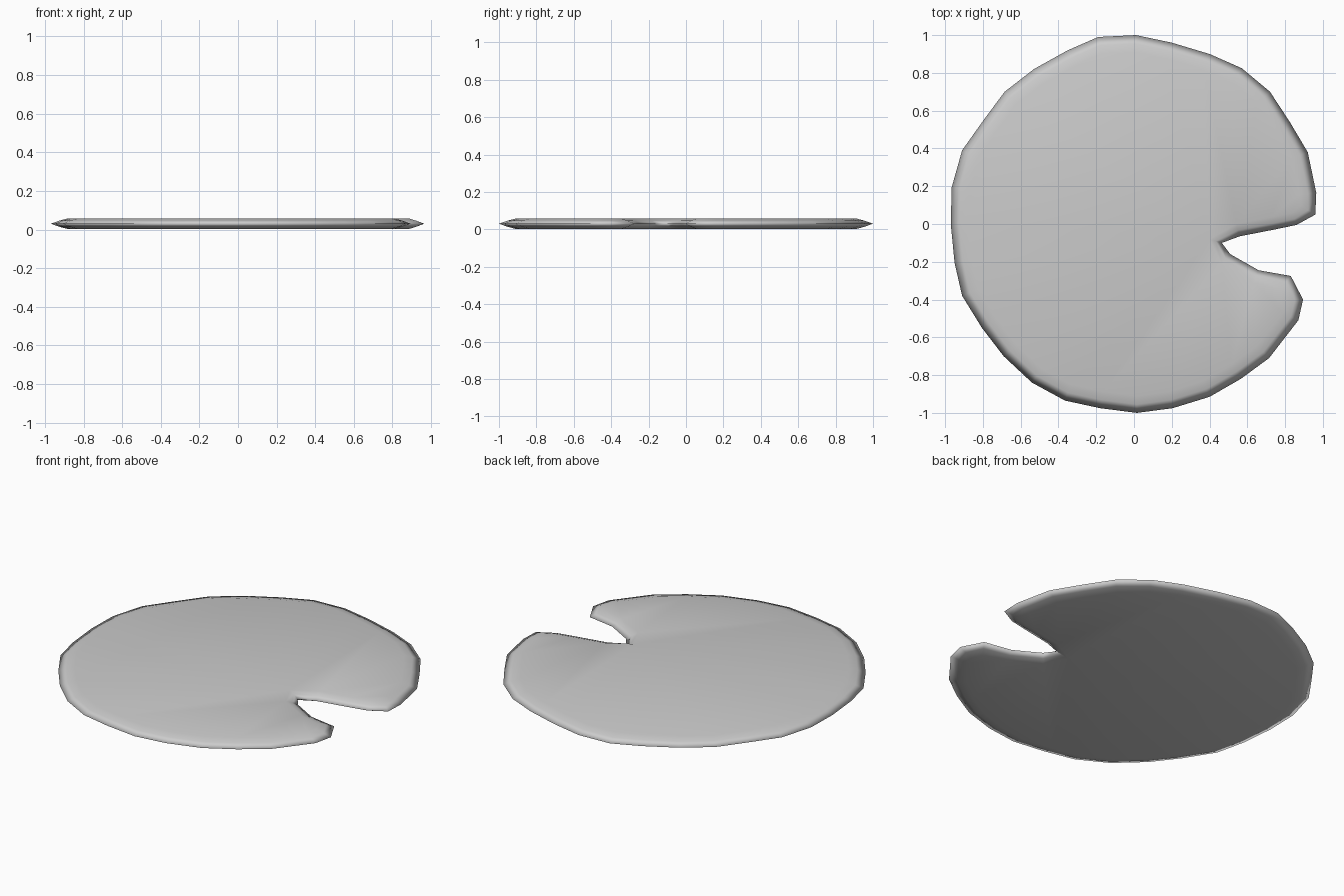
import bpy, bmesh
from mathutils import Vector

if "Cube" in bpy.data.objects:
    bpy.data.objects.remove(bpy.data.objects["Cube"])

# Leaf outline, clockwise from the top, with the notch on +x
OUTLINE = [
    (0.01, 1.0), (0.2, 0.96), (0.4, 0.9), (0.57, 0.825), (0.72, 0.7), (0.825, 0.54),
    (0.92, 0.38), (0.965, 0.165), (0.96, 0.05),
    (0.86, -0.005), (0.74, -0.03), (0.56, -0.065), (0.465, -0.1), (0.51, -0.16),
    (0.66, -0.245), (0.83, -0.275),
    (0.895, -0.4), (0.87, -0.51), (0.715, -0.71), (0.565, -0.82), (0.4, -0.915),
    (0.205, -0.975), (0.015, -1.0), (-0.18, -0.975), (-0.365, -0.935), (-0.54, -0.84),
    (-0.69, -0.7), (-0.805, -0.55), (-0.91, -0.38), (-0.95, -0.205), (-0.97, 0.0),
    (-0.965, 0.195), (-0.91, 0.39), (-0.8, 0.545), (-0.685, 0.7), (-0.53, 0.82),
    (-0.35, 0.92), (-0.19, 0.99),
]
NOTCH = range(9, 15)
MID = 0.03


def inset(points, dist):
    """Move each outline point inward along its averaged edge normal."""
    result = []
    for i, p in enumerate(points):
        a, b, c = Vector(points[i - 1]), Vector(p), Vector(points[(i + 1) % len(points)])
        t = ((b - a).normalized() + (c - b).normalized()).normalized()
        d = dist * (0.75 if i in NOTCH else 1.0)
        result.append(b + Vector((t.y, -t.x)) * d)
    return result


bm = bmesh.new()


def ring(dist, z):
    return [bm.verts.new((p.x, p.y, z)) for p in inset(OUTLINE, dist)]


def bridge(r1, r2):
    n = len(r1)
    for i in range(n):
        j = (i + 1) % n
        bm.faces.new((r1[i], r1[j], r2[j], r2[i]))


# Thin rim rounding onto a flat top and underside
rim = ring(0.0, MID)
for side in (1, -1):
    previous = rim
    for dist, height in ((0.045, 0.016), (0.09, 0.028)):
        current = ring(dist, MID + side * height)
        bridge(previous, current)
        previous = current
    cap = bm.faces.new(previous)
    bmesh.ops.triangulate(bm, faces=[cap])

bmesh.ops.recalc_face_normals(bm, faces=bm.faces[:])
for f in bm.faces:
    f.smooth = True

mesh = bpy.data.meshes.new("lily_pad")
bm.to_mesh(mesh)
bm.free()
pad = bpy.data.objects.new("lily_pad", mesh)
bpy.context.collection.objects.link(pad)
